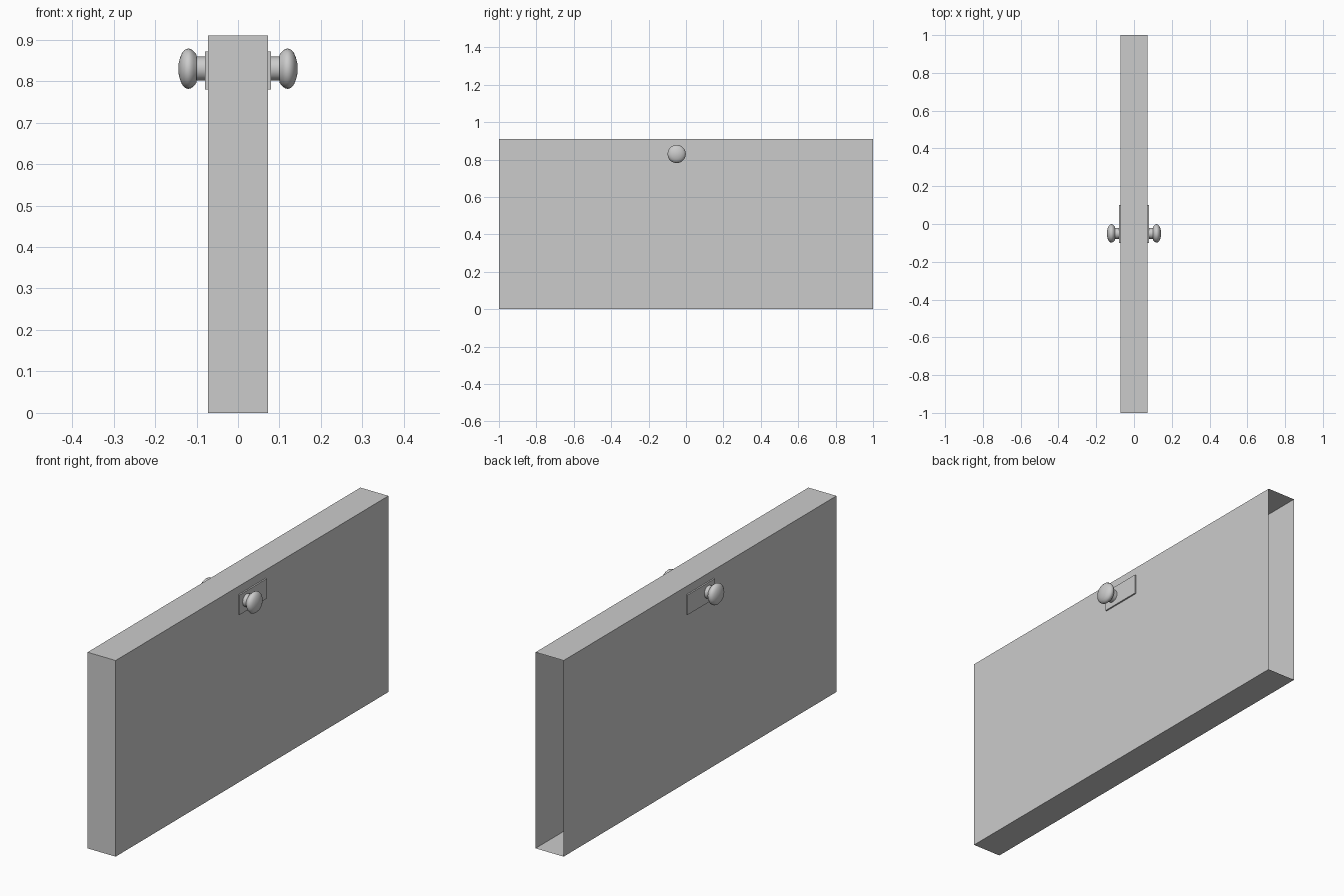
import bpy, bmesh, math

if "Cube" in bpy.data.objects:
    bpy.data.objects.remove(bpy.data.objects["Cube"])

HALF_T, HALF_L, HEIGHT = 0.072, 1.0, 0.91
KNOB_Y, KNOB_Z = -0.05, 0.83


def make_object(name, bm):
    mesh = bpy.data.meshes.new(name)
    bm.to_mesh(mesh)
    bm.free()
    obj = bpy.data.objects.new(name, mesh)
    bpy.context.collection.objects.link(obj)
    return obj


def box(lo, hi):
    bm = bmesh.new()
    bmesh.ops.create_cube(bm, size=1)
    for v in bm.verts:
        v.co = [(a + b) / 2 + c * (b - a) for a, b, c in zip(lo, hi, v.co)]
    return bm


def mirror_x(obj):
    obj.modifiers.new("both_sides", 'MIRROR').use_axis[0] = True


# Door slab: a thin shell, open at the back end
bm = box((-HALF_T, -HALF_L, 0), (HALF_T, HALF_L, HEIGHT))
bm.normal_update()
end = [f for f in bm.faces if f.normal.y > 0.9]
bmesh.ops.delete(bm, geom=end, context='FACES_ONLY')
make_object("door_slab", bm)

# Thin backing plates on both sides
mirror_x(make_object("lock_plate", box((HALF_T, -0.1, 0.78), (0.079, 0.1, 0.872))))

# Round knobs with short necks, turned around the x axis
profile = [(0.079, 0.029), (0.100, 0.029), (0.100, 0.034), (0.107, 0.042),
           (0.113, 0.047), (0.120, 0.049), (0.128, 0.046), (0.135, 0.038),
           (0.140, 0.026), (0.143, 0.013), (0.144, 0.0)]
bm = bmesh.new()
verts = [bm.verts.new((x, KNOB_Y, KNOB_Z + r)) for x, r in profile]
edges = [bm.edges.new(pair) for pair in zip(verts, verts[1:])]
bmesh.ops.spin(bm, geom=verts + edges, cent=(0, KNOB_Y, KNOB_Z), axis=(1, 0, 0),
               angle=math.tau, steps=20, use_merge=True)
bmesh.ops.remove_doubles(bm, verts=bm.verts, dist=1e-5)
bmesh.ops.recalc_face_normals(bm, faces=bm.faces)
# The neck end is open, so make sure the tip faces outward
tip = max(bm.faces, key=lambda f: f.calc_center_median().x)
if tip.normal.x < 0:
    bmesh.ops.reverse_faces(bm, faces=bm.faces)
knob = make_object("door_knob", bm)
mirror_x(knob)
bpy.context.view_layer.objects.active = knob
knob.select_set(True)
bpy.ops.object.shade_smooth_by_angle(angle=math.radians(40))
